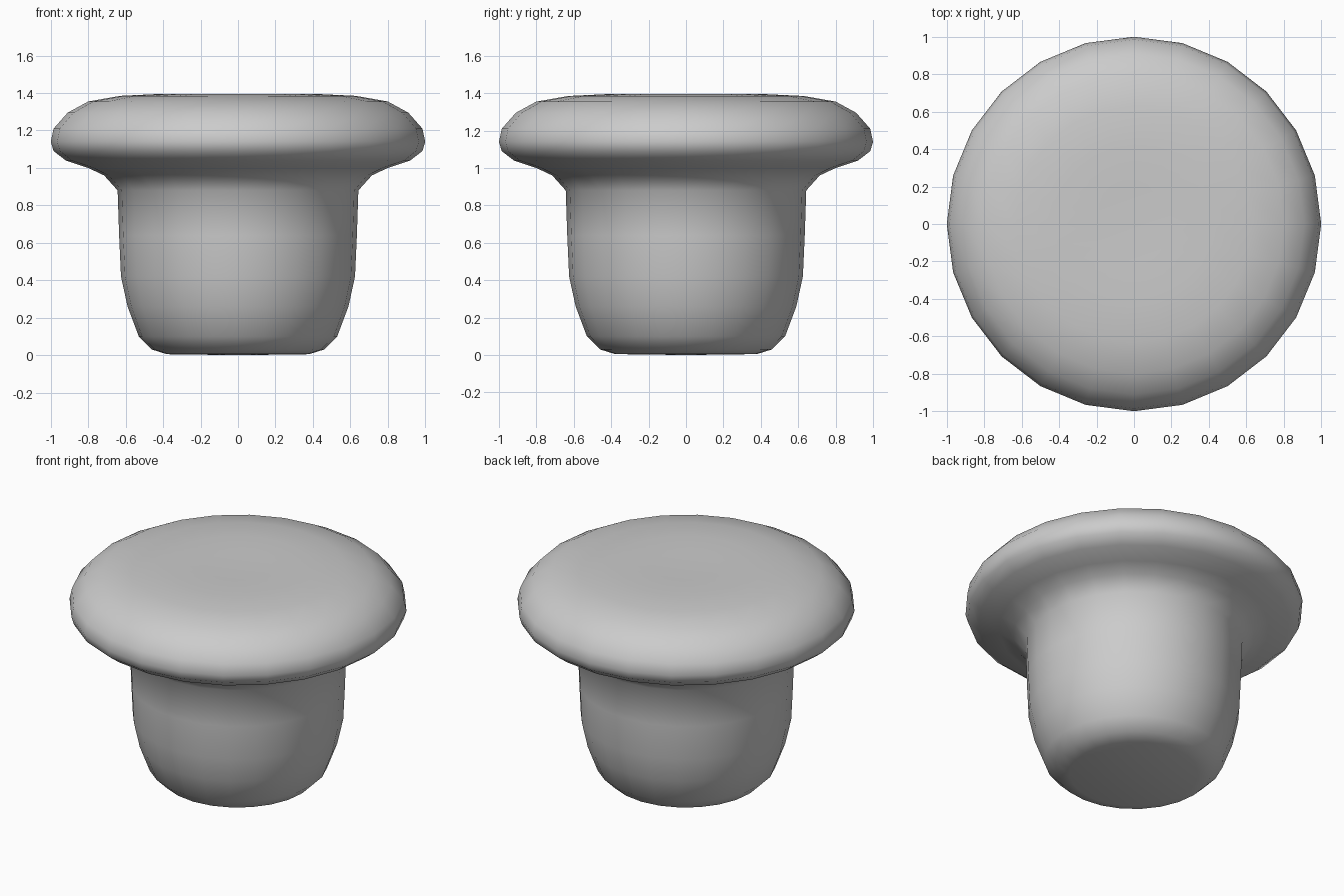
import bpy, bmesh, math

if "Cube" in bpy.data.objects:
    bpy.data.objects.remove(bpy.data.objects["Cube"])

SIDES = 24

grey = bpy.data.materials.new("plain grey")
grey.diffuse_color = (0.6, 0.6, 0.6, 1)
grey.use_nodes = True
grey.node_tree.nodes["Principled BSDF"].inputs["Base Color"].default_value = grey.diffuse_color


def lathe(name, profile, material):
    """Spin an (r, z) profile, listed bottom to top, around the z axis."""
    bm = bmesh.new()
    rings = []
    for r, z in profile:
        if r == 0:
            rings.append([bm.verts.new((0, 0, z))] * SIDES)
            continue
        ring = []
        for i in range(SIDES):
            a = 2 * math.pi * i / SIDES
            ring.append(bm.verts.new((r * math.cos(a), r * math.sin(a), z)))
        rings.append(ring)
    for low, high in zip(rings, rings[1:]):
        for i in range(SIDES):
            j = (i + 1) % SIDES
            corners = dict.fromkeys((low[i], low[j], high[j], high[i]))
            bm.faces.new(list(corners))
    bmesh.ops.recalc_face_normals(bm, faces=bm.faces)
    mesh = bpy.data.meshes.new(name)
    bm.to_mesh(mesh)
    bm.free()
    mesh.materials.append(material)
    obj = bpy.data.objects.new(name, mesh)
    bpy.context.collection.objects.link(obj)
    bpy.context.view_layer.objects.active = obj
    obj.select_set(True)
    bpy.ops.object.shade_smooth_by_angle(angle=math.radians(40))
    obj.select_set(False)
    return obj


# Rounded stem, flared neck and wide flat cap as one closed surface
lathe("stem_and_cap", [
    # underside and rounded foot
    (0, 0), (0.38, 0.005), (0.46, 0.03), (0.53, 0.10),
    # stem wall
    (0.59, 0.26), (0.625, 0.42), (0.635, 0.64), (0.643, 0.88),
    # flared neck and cap underside
    (0.715, 0.96), (0.80, 1.00), (0.92, 1.04), (0.985, 1.09),
    # cap rim
    (1.0, 1.14), (0.985, 1.21), (0.91, 1.295), (0.80, 1.355),
    # almost flat top
    (0.63, 1.385), (0.42, 1.395), (0.20, 1.39), (0, 1.387),
], grey)
